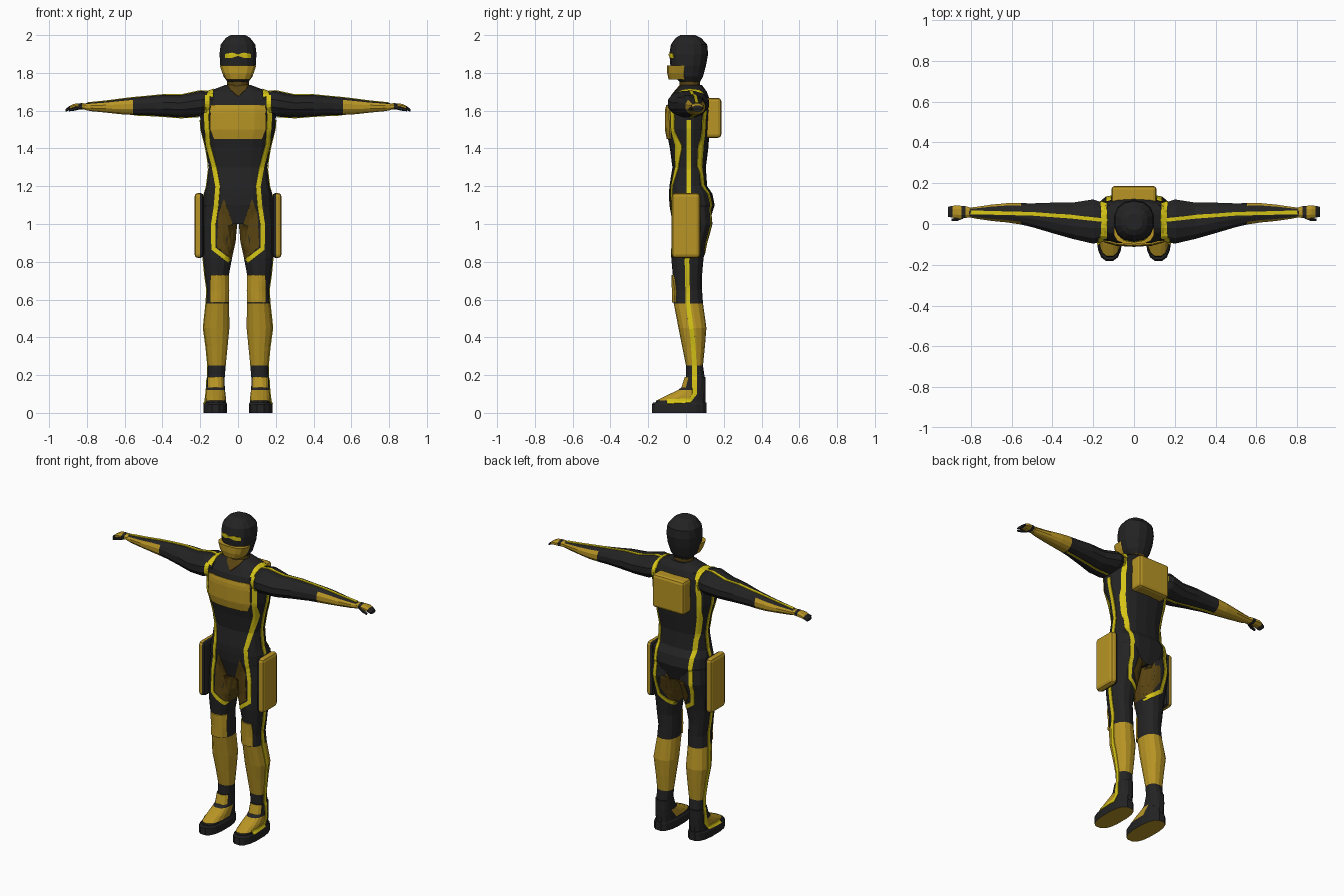
import bpy, bmesh, math
from mathutils import Vector as V
from mathutils.bvhtree import BVHTree

if "Cube" in bpy.data.objects:
    bpy.data.objects.remove(bpy.data.objects["Cube"])

BLACK, GOLD, YELLOW, BROWN = range(4)
MATS = []
for name, col in (("black suit", (.017, .017, .018)), ("gold armour", (.48, .30, .018)),
                  ("yellow trim", (.68, .56, .008)), ("dark brown", (.10, .058, .006))):
    m = bpy.data.materials.new(name)
    m.diffuse_color = (*col, 1)
    m.use_nodes = True
    m.node_tree.nodes["Principled BSDF"].inputs["Base Color"].default_value = m.diffuse_color
    MATS.append(m)
all_v, all_f = [], []


def finish(name, bm, paint):
    """Turn a bmesh into an object, painting faces by a constant or a rule."""
    bm.normal_update()
    for f in bm.faces:
        f.material_index = paint(f.calc_center_median(), f.normal) if callable(paint) else paint
    me = bpy.data.meshes.new(name)
    bm.to_mesh(me)
    bm.free()
    for m in MATS:
        me.materials.append(m)
    ob = bpy.data.objects.new(name, me)
    bpy.context.collection.objects.link(ob)
    return ob


def ring(t, cx, rx, y0, y1, n=16, p=2.5):
    """Rounded-box section at height t."""
    out = []
    for i in range(n):
        a = 2 * math.pi * (i + .5) / n
        c, s = math.cos(a), math.sin(a)
        out.append(V((cx + rx * math.copysign(abs(c) ** (2 / p), c),
                      (y0 + y1) / 2 + (y1 - y0) / 2 * math.copysign(abs(s) ** (2 / p), s), t)))
    return out


def loft(name, rings, paint, side=1):
    bm = bmesh.new()
    rows = [[bm.verts.new((p.x * side, p.y, p.z)) for p in r] for r in rings]
    n = len(rows[0])
    for a, b in zip(rows, rows[1:]):
        for i in range(n):
            j = (i + 1) % n
            bm.faces.new((a[i], a[j], b[j], b[i]))
    bm.faces.new(rows[0][::-1])
    bm.faces.new(rows[-1])
    bmesh.ops.recalc_face_normals(bm, faces=bm.faces)
    bm.verts.index_update()
    base = len(all_v)
    all_v.extend(v.co.copy() for v in bm.verts)
    all_f.extend([base + v.index for v in f.verts] for f in bm.faces)
    return finish(name, bm, paint)


def box(name, c, size, bevel, paint):
    bm = bmesh.new()
    bmesh.ops.create_cube(bm, size=1)
    for v in bm.verts:
        v.co = V(c) + V(a * b for a, b in zip(v.co, size))
    bmesh.ops.bevel(bm, geom=bm.edges[:], offset=bevel, segments=2, profile=.5, affect='EDGES')
    return finish(name, bm, paint)


# torso
loft("torso", [ring(z, 0, rx, a, b, 18, 2.6) for z, rx, a, b in (
    (1.0, .15, -.07, .12), (1.1, .186, -.088, .152), (1.16, .182, -.09, .14), (1.2, .168, -.088, .112),
    (1.3, .156, -.072, .105), (1.4, .172, -.085, .118), (1.5, .198, -.105, .125), (1.6, .205, -.105, .13),
    (1.66, .19, -.09, .125), (1.70, .165, -.06, .11), (1.735, .07, -.03, .085))], BLACK)
# neck, helmet, jaw mask
loft("neck", [ring(z, 0, .06, -.035, .075, 12, 2) for z in (1.70, 1.79)], BROWN)
loft("helmet", [ring(z, 0, rx, a, b, 14, 2.3) for z, rx, a, b in (
    (1.75, .055, -.03, .072), (1.78, .078, -.06, .09), (1.84, .096, -.083, .106), (1.9, .1, -.088, .117),
    (1.95, .094, -.08, .112), (1.985, .066, -.055, .08), (2.0, .04, -.03, .05))], BLACK)
loft("jaw_mask", [ring(z, 0, rx, a, .03, 14, 2.7) for z, rx, a in (
    (1.765, .066, -.092), (1.80, .085, -.1), (1.84, .099, -.1))], GOLD)

for s in (1, -1):
    # legs: gold shins, black thighs with brown inner side
    def leg_paint(c, n, s=s):
        if .25 < c.z < .58:
            return GOLD
        return BROWN if c.z > .83 and n.x * s < -.6 else BLACK
    loft("leg", [ring(z, cx, rx, a, b, 14, 2.3) for z, cx, rx, a, b in (
        (.1, .115, .046, 0, .1), (.18, .115, .045, 0, .1), (.25, .112, .048, 0, .09),
        (.35, .112, .058, -.02, .10), (.45, .114, .07, -.04, .108), (.58, .108, .062, -.065, .09),
        (.65, .105, .06, -.066, .085), (.73, .112, .065, -.07, .085), (.82, .108, .078, -.078, .093),
        (.9, .102, .09, -.075, .11), (1.0, .097, .095, -.075, .14), (1.1, .095, .086, -.07, .13))],
        leg_paint, s)
    # boots
    loft("sole", [ring(z, .12, rx, a, .11, 16, 2.6) for z, rx, a in (
        (0, .064, -.183), (.045, .064, -.183), (.055, .058, -.175))],
        lambda c, n: GOLD if n.z < -.9 else BLACK, s)
    loft("boot", [ring(z, .118, rx, a, .104, 16, 2.5) for z, rx, a in (
        (.04, .057, -.168), (.065, .056, -.16), (.09, .054, -.11), (.12, .05, -.045),
        (.135, .049, -.025), (.19, .046, -.008))],
        lambda c, n: GOLD if c.y < .015 and c.z > .07 and not .12 < c.z < .135 else BLACK, s)
    # arms: gold forearms with black top
    def arm_ring(x, y, ry, z, rz, n=12):
        return [V((x, p.x, p.y)) for p in ring(0, y, ry, z - rz, z + rz, n, 2.2)]
    loft("arm", [arm_ring(*r) for r in (
        (.13, .01, .09, 1.645, .055), (.2, .012, .112, 1.637, .07), (.3, .016, .092, 1.623, .062),
        (.4, .03, .077, 1.627, .058), (.5, .043, .06, 1.625, .05), (.555, .05, .054, 1.623, .047),
        (.62, .055, .049, 1.621, .041), (.7, .055, .041, 1.62, .031), (.78, .055, .029, 1.62, .023),
        (.81, .057, .024, 1.621, .018))],
        lambda c, n: GOLD if abs(c.x) > .555 and n.z < .8 else BLACK, s)
    # hands: gold back, black cuff and fingers, small thumb
    loft("hand", [arm_ring(*r, 8) for r in (
        (.80, .057, .024, 1.621, .018), (.825, .058, .031, 1.623, .018), (.845, .058, .033, 1.622, .018),
        (.87, .06, .034, 1.621, .016), (.89, .06, .031, 1.615, .012), (.912, .06, .026, 1.602, .008))],
        lambda c, n: GOLD if .84 < abs(c.x) < .88 or abs(c.x) < .82 else BLACK, s)
    loft("thumb", [arm_ring(*r, 6) for r in (
        (.835, .036, .01, 1.617, .01), (.865, .024, .01, 1.61, .01), (.895, .02, .007, 1.603, .007))],
        BLACK, s)
    # thigh pods, black on the inner side
    box("thigh_pod", (.206 * s, 0, .992), (.05, .152, .345), .02,
        lambda c, n, s=s: BLACK if n.x * s < -.3 else GOLD)

# backpack
box("backpack", (0, .142, 1.562), (.222, .09, .212), .018, GOLD)

# ---- plates that hug the body, found by casting rays on it ----
BODY = BVHTree.FromPolygons(all_v, all_f)
PLANES = {"front": (V((0, 1, 0)), lambda a, b: V((a, -1, b))),
          "back": (V((0, -1, 0)), lambda a, b: V((a, 1, b))),
          "side": (V((-1, 0, 0)), lambda a, b: V((1.5, a, b))),
          "above": (V((0, 0, -1)), lambda a, b: V((a, b, 3))),
          "below": (V((0, 0, 1)), lambda a, b: V((a, b, 0)))}


def plate(name, view, left, right, mat, off=.004, sides=(1, -1), k=6, m=3):
    """Surface patch between two matching polylines drawn in one view."""
    d, place = PLANES[view]
    for s in sides:
        bm = bmesh.new()
        rows = []
        for i in range((len(left) - 1) * k + 1):
            q, t = divmod(i, k)
            q2 = min(q + 1, len(left) - 1)
            A = place(*left[q]).lerp(place(*left[q2]), t / k)
            B = place(*right[q]).lerp(place(*right[q2]), t / k)
            row = []
            for j in range(m + 1):
                hit = BODY.ray_cast(A.lerp(B, j / m), d)
                row.append(None if hit[0] is None else
                           bm.verts.new(hit[0] + (hit[1] - d * .5).normalized() * off))
            rows.append(row)
        for a, b in zip(rows, rows[1:]):
            for j in range(m):
                q = (a[j], a[j + 1], b[j + 1], b[j])
                if None in q:
                    continue
                dep = [v.co.dot(d) for v in q]
                if max(dep) - min(dep) < .06:
                    f = bm.faces.new(q)
                    f.normal_update()
                    if f.normal.dot(d) > 0:
                        f.normal_flip()
        if s < 0:
            for v in bm.verts:
                v.co.x *= -1
            bmesh.ops.reverse_faces(bm, faces=bm.faces)
        bmesh.ops.delete(bm, geom=[v for v in bm.verts if not v.link_faces], context='VERTS')
        ob = finish(name, bm, mat)
        mod = ob.modifiers.new("thickness", 'SOLIDIFY')
        mod.thickness, mod.offset = off, -1


def stripe(name, view, path, w=.024, sides=(1, -1)):
    L, R = [], []
    for i, p in enumerate(path):
        a, b = path[max(i - 1, 0)], path[min(i + 1, len(path) - 1)]
        t = V((b[0] - a[0], b[1] - a[1])).normalized() * w / 2
        L.append((p[0] - t.y, p[1] + t.x))
        R.append((p[0] + t.y, p[1] - t.x))
    plate(name, view, L, R, YELLOW, .004, sides, 8, 2)


# chest plate, collar, visor
plate("chest_plate", "front", [(-.125, 1.45), (-.145, 1.50), (-.145, 1.63)],
      [(.125, 1.45), (.145, 1.50), (.145, 1.63)], GOLD, .007, (1,), 6, 10)
plate("collar", "front", [(-.055, 1.735), (-.04, 1.71), (0, 1.675)],
      [(.055, 1.735), (.04, 1.71), (.001, 1.675)], BROWN, .004, (1,))
plate("visor", "front", [(-.066, 1.9), (-.03, 1.907), (0, 1.898), (.03, 1.907), (.066, 1.9)],
      [(-.066, 1.88), (-.03, 1.88), (0, 1.89), (.03, 1.88), (.066, 1.88)], YELLOW, .004, (1,))
# knee plates, inner thigh panels
plate("knee_plate", "front", [(.055, .585), (.055, .73)], [(.143, .585), (.143, .73)], GOLD, .009, k=5, m=5)
plate("inner_thigh_front", "front", [(.073, 1.13), (.045, 1.05), (.012, .95), (.02, .81)],
      [(.076, 1.13), (.103, 1.05), (.112, .88), (.035, .81)], BROWN, .003)
plate("inner_thigh_back", "back", [(.012, 1.0), (.014, .92), (.025, .83)],
      [(.08, 1.01), (.1, .92), (.04, .82)], BROWN, .003)
# yellow piping
stripe("front_piping", "front", [(.162, 1.68), (.166, 1.56), (.158, 1.42), (.125, 1.3), (.107, 1.2),
                                 (.115, 1.1), (.13, 1.0), (.13, .87), (.035, .795)])
stripe("back_piping", "back", [(.15, 1.69), (.16, 1.55), (.152, 1.42), (.128, 1.27), (.122, 1.1),
                               (.13, .96), (.118, .87), (.035, .81)])
stripe("shoulder_piping", "above", [(.15, -.085), (.145, .02), (.15, .115)], .03)
stripe("side_piping", "side", [(.015, 1.55), (.015, 1.2), (.005, .8), (.01, .58), (.035, .4), (.045, .25),
                               (.045, .1), (.02, .065), (-.1, .06)])
stripe("arm_piping", "above", [(.16, .02), (.3, .035), (.5, .05), (.8, .057)], .018)
stripe("underarm_piping", "below", [(.21, .015), (.4, .035), (.55, .05)], .012)
